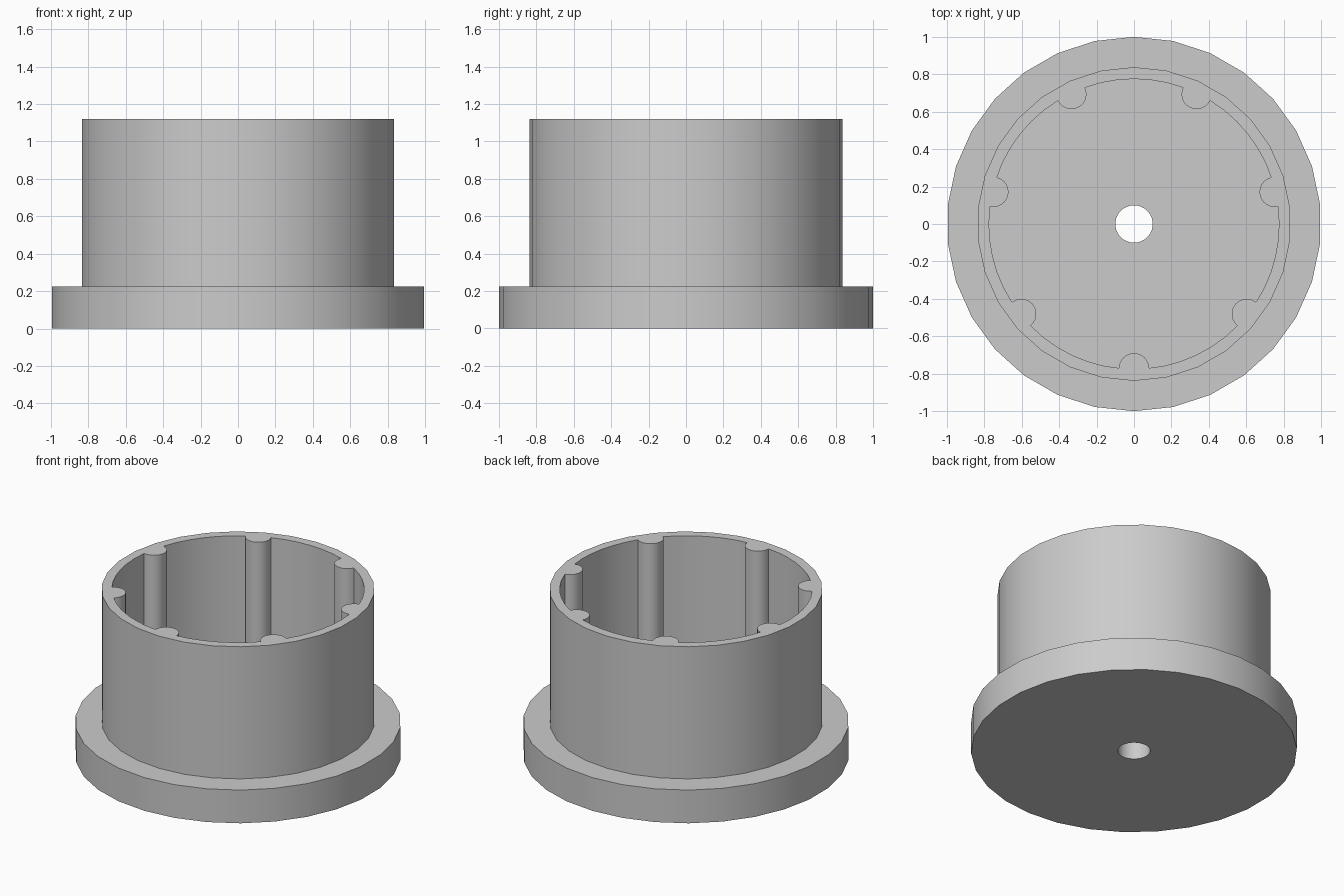
import bpy, bmesh
from math import sin, cos, radians, tau, pi
from mathutils import Vector

if "Cube" in bpy.data.objects:
    bpy.data.objects.remove(bpy.data.objects["Cube"], do_unlink=True)

SIDES = 30
FLANGE_TOP, TOP = 0.225, 1.12
HOLE_R, FLANGE_R, WALL_R, BORE_R = 0.1, 1.0, 0.838, 0.775
RIBS, RIB_R, RIB_CENTRE, RIB_HALF = 7, 0.08, 0.77, radians(5.9)

grey = bpy.data.materials.new("plain grey")
grey.use_nodes = True
grey.diffuse_color = (0.6, 0.6, 0.6, 1)
grey.node_tree.nodes["Principled BSDF"].inputs["Base Color"].default_value = (0.6, 0.6, 0.6, 1)


def polar(r, a, z=0.0):
    return Vector((r * cos(a), r * sin(a), z))


def circle(r, z):
    return [polar(r, pi / 2 + tau * i / SIDES, z) for i in range(SIDES)]


def finish(bm, name):
    bmesh.ops.recalc_face_normals(bm, faces=bm.faces)
    mesh = bpy.data.meshes.new(name)
    bm.to_mesh(mesh)
    bm.free()
    mesh.materials.append(grey)
    obj = bpy.data.objects.new(name, mesh)
    bpy.context.collection.objects.link(obj)
    bpy.ops.object.select_all(action='DESELECT')
    obj.select_set(True)
    bpy.context.view_layer.objects.active = obj
    bpy.ops.object.shade_smooth_by_angle(angle=radians(30))


# Base flange: a thick disc with a centre hole
bm = bmesh.new()
profile = [(HOLE_R, 0), (FLANGE_R, 0), (FLANGE_R, FLANGE_TOP), (HOLE_R, FLANGE_TOP)]
rings = [[bm.verts.new(p) for p in circle(r, z)] for r, z in profile]
for a, b in zip(rings, rings[1:] + rings[:1]):
    for i in range(SIDES):
        j = (i + 1) % SIDES
        bm.faces.new((a[i], a[j], b[j], b[i]))
finish(bm, "base_flange")

# Bore outline: circular arcs interrupted by rounded ribs
step = tau / RIBS
bore = []
for k in range(RIBS):
    mid = -pi / 2 + k * step
    centre = polar(RIB_CENTRE, mid)
    # rounded rib bulging toward the axis
    for i in range(13):
        bore.append(centre + polar(RIB_R, mid - pi / 2 - pi * i / 12))
    # arc of the bore up to the next rib
    start, span = mid + RIB_HALF, step - 2 * RIB_HALF
    for i in range(1, 6):
        bore.append(polar(BORE_R, start + span * i / 6))

# Ribbed wall: ring-shaped section raised from the flange
bm = bmesh.new()
edges = []
for outline in (circle(WALL_R, 0), bore):
    low = [bm.verts.new((p.x, p.y, FLANGE_TOP)) for p in outline]
    high = [bm.verts.new((p.x, p.y, TOP)) for p in outline]
    for i in range(len(low)):
        j = (i + 1) % len(low)
        bm.faces.new((low[i], low[j], high[j], high[i]))
        edges.append(bm.edges.get((high[i], high[j])))
bmesh.ops.triangle_fill(bm, edges=edges, use_beauty=True, normal=(0, 0, 1))
finish(bm, "ribbed_wall")
